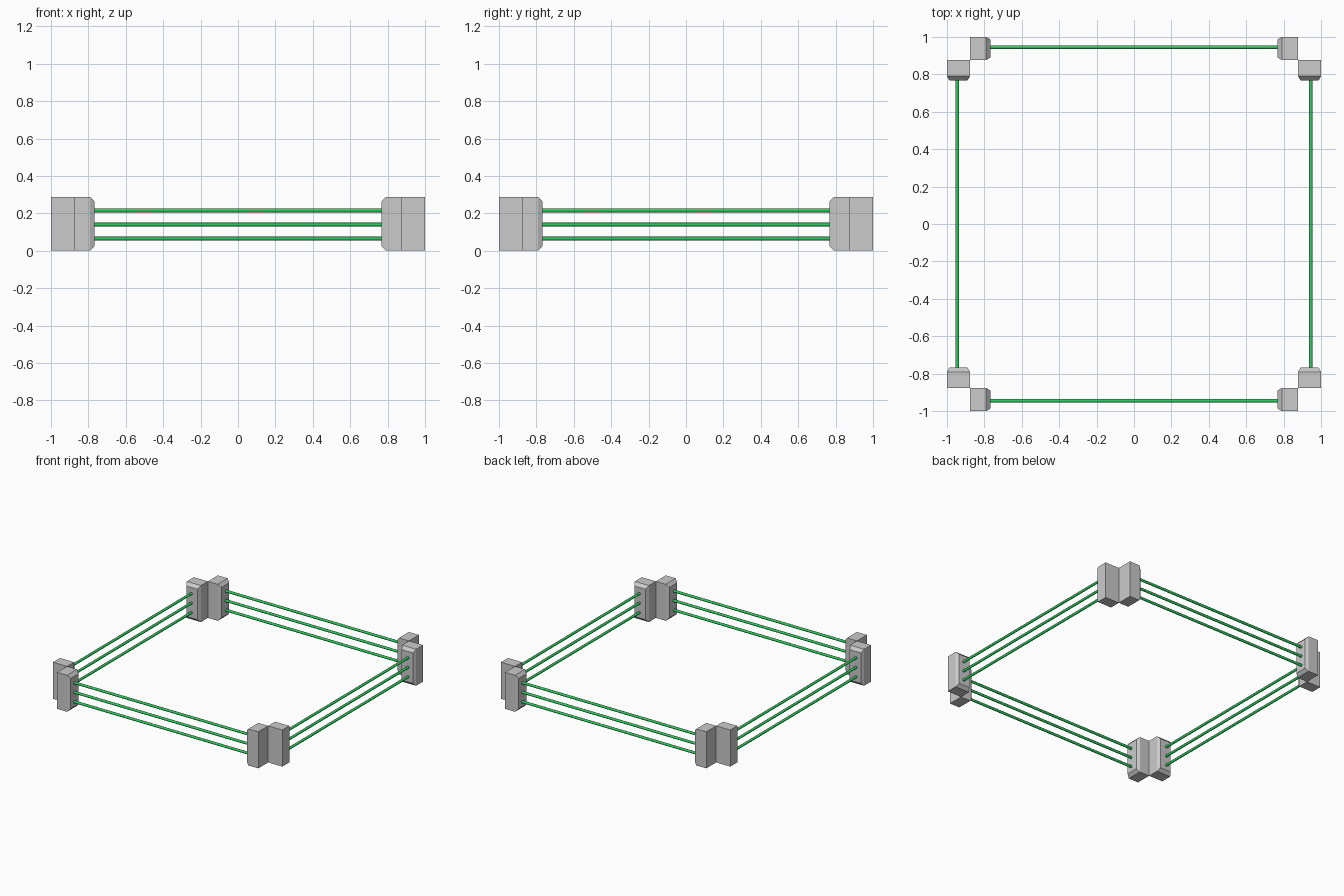
import bpy, bmesh
from math import pi
from mathutils import Matrix, Vector

if "Cube" in bpy.data.objects:
    bpy.data.objects.remove(bpy.data.objects["Cube"])

green = bpy.data.materials.new("rope_green")
green.diffuse_color = (0.03, 0.6, 0.12, 1)
green.use_nodes = True
green.node_tree.nodes["Principled BSDF"].inputs["Base Color"].default_value = green.diffuse_color

OUT, IN = 1.0, 0.877        # post depth across the side
START, STEP, TIP = 0.877, 0.79, 0.768  # post length along the side
HEIGHT = 0.288
ROPE_Y, ROPE_R = -0.945, 0.01


def add_object(name, bm, turn, material=None):
    bmesh.ops.transform(bm, matrix=turn, verts=bm.verts)
    bmesh.ops.recalc_face_normals(bm, faces=bm.faces)
    mesh = bpy.data.meshes.new(name)
    bm.to_mesh(mesh)
    bm.free()
    obj = bpy.data.objects.new(name, mesh)
    bpy.context.collection.objects.link(obj)
    if material:
        mesh.materials.append(material)
    return obj


# Post: box with a tapered pad on the face that holds the ropes
def post(name, sign, turn):
    bm = bmesh.new()
    rings = []
    for x, dy, dz in ((START, 0, 0), (STEP, 0, 0), (TIP, 0.013, 0.024)):
        corners = ((-OUT + dy, dz), (-IN - dy, dz),
                   (-IN - dy, HEIGHT - dz), (-OUT + dy, HEIGHT - dz))
        rings.append([bm.verts.new((sign * x, y, z)) for y, z in corners])
    for a, b in zip(rings, rings[1:]):
        for i in range(4):
            j = (i + 1) % 4
            bm.faces.new((a[i], a[j], b[j], b[i]))
    bm.faces.new(rings[0])
    bm.faces.new(rings[-1])
    add_object(name, bm, turn)


# Rope: thin cylinder between two posts
def rope(name, z, turn):
    bm = bmesh.new()
    place = Matrix.Translation(Vector((0, ROPE_Y, z))) @ Matrix.Rotation(pi / 2, 4, 'Y')
    bmesh.ops.create_cone(bm, cap_ends=True, segments=12, radius1=ROPE_R,
                          radius2=ROPE_R, depth=2 * TIP + 0.01, matrix=place)
    obj = add_object(name, bm, turn, green)
    for f in obj.data.polygons:
        f.use_smooth = len(f.vertices) == 4


# Four identical sides around the square
for k, side in enumerate(("front", "right", "back", "left")):
    turn = Matrix.Rotation(k * pi / 2, 4, 'Z')
    post(side + "_post_a", -1, turn)
    post(side + "_post_b", 1, turn)
    for level, z in (("lower", 0.065), ("middle", 0.14), ("upper", 0.215)):
        rope(f"{side}_{level}_rope", z, turn)
